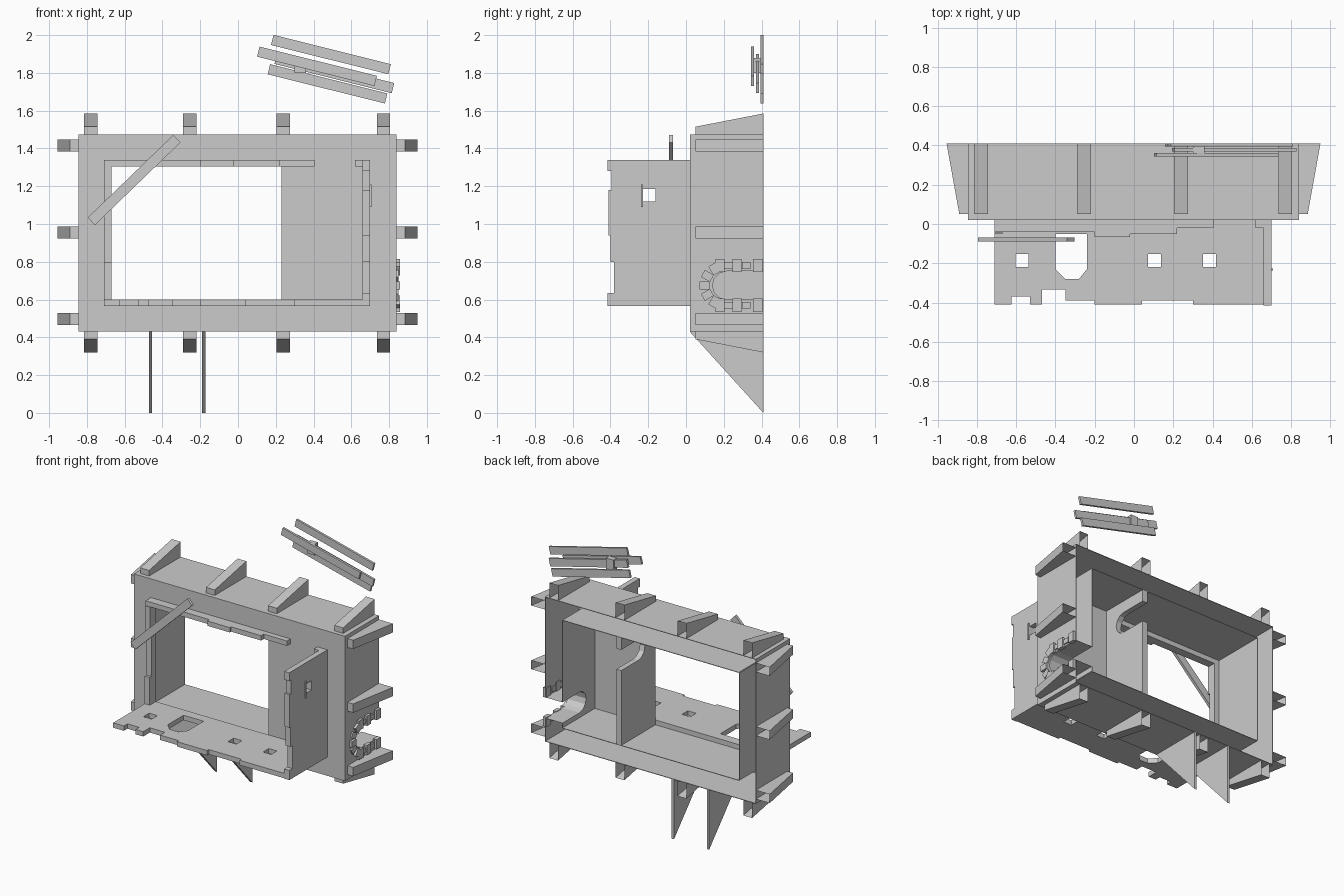
import bpy, math
from mathutils import Vector
from mathutils.geometry import tessellate_polygon

old = bpy.data.objects.get("Cube")
if old:
    bpy.data.objects.remove(old, do_unlink=True)

grey = bpy.data.materials.new("plain_grey")
grey.use_nodes = True
grey.diffuse_color = (0.6, 0.6, 0.6, 1)
grey.node_tree.nodes["Principled BSDF"].inputs["Base Color"].default_value = (0.6, 0.6, 0.6, 1)

BACK, FRONT = 0.41, 0.02          # depth range of the frame
L, R, B, T = -0.845, 0.84, 0.43, 1.475      # outer frame
IL, IR, IB, IT = -0.71, 0.70, 0.565, 1.34   # opening


def place(axis, u, v, w):
    """Put a 2D point on the plane across an axis: x -> (y,z), y -> (x,z), z -> (x,y)."""
    return {"x": (w, u, v), "y": (u, w, v), "z": (u, v, w)}[axis]


def make(name, verts, faces):
    mesh = bpy.data.meshes.new(name)
    mesh.from_pydata(verts, [], faces)
    mesh.materials.append(grey)
    mesh.validate()
    mesh.update()
    obj = bpy.data.objects.new(name, mesh)
    bpy.context.scene.collection.objects.link(obj)
    return obj


def signed_area(loop):
    return sum(a[0] * b[1] - b[0] * a[1] for a, b in zip(loop, loop[1:] + loop[:1]))


def prism(name, axis, loops, w0, w1, caps=(True, True)):
    """Extrude an outline with holes; either cap may be left open."""
    loops = [lp if (signed_area(lp) > 0) == (i == 0) else lp[::-1]
             for i, lp in enumerate(loops)]
    flat = [p for lp in loops for p in lp]
    n = len(flat)
    verts = [place(axis, u, v, w) for w in (w0, w1) for u, v in flat]
    faces, start = [], 0
    for lp in loops:
        k = len(lp)
        for i in range(k):
            a, b = start + i, start + (i + 1) % k
            faces.append((a, b, b + n, a + n))
        start += k
    for tri in tessellate_polygon([[Vector((u, v, 0)) for u, v in lp] for lp in loops]):
        t = list(tri)
        if signed_area([flat[i] for i in t]) < 0:
            t.reverse()
        if caps[0]:
            faces.append(t[::-1])
        if caps[1]:
            faces.append([i + n for i in t])
    if axis == "y":
        faces = [tuple(f)[::-1] for f in faces]
    return make(name, verts, faces)


def rect(u0, u1, v0, v1):
    return [(u0, v0), (u1, v0), (u1, v1), (u0, v1)]


def square(u, v, s=0.033):
    return rect(u - s, u + s, v - s, v + s)


def bar(name, axis, u, v, length, width, angle, w0, w1):
    """Flat board turned about the given axis."""
    c, s = math.cos(angle), math.sin(angle)
    pts = [(u + a * c - b * s, v + a * s + b * c)
           for a, b in rect(-length / 2, length / 2, -width / 2, width / 2)]
    return prism(name, axis, [pts], w0, w1)


def notch(zc, r=0.075, yc=0.215):
    """Rounded slot that opens at the back edge."""
    arc = [(yc - r * math.sin(t * math.pi / 6), zc - r * math.cos(t * math.pi / 6))
           for t in range(7)]
    return [(BACK, zc - r)] + arc + [(BACK, zc + r)]


def notched(z0, z1, zc):
    return [(FRONT, z0), (BACK, z0)] + notch(zc) + [(BACK, z1), (FRONT, z1)]


# Hollow frame, open at the back
ARCH = 0.675
prism("frame_front", "y", [rect(L, R, B, T), rect(IL, IR, IB, IT)], FRONT, FRONT + 0.004)
D = FRONT + 0.002
TH = 0.004
prism("frame_top", "z", [rect(L, R, D, BACK)], T - TH, T)
prism("frame_bottom", "z", [rect(L, R, D, BACK)], B, B + TH)
prism("frame_right_side", "x", [rect(D, BACK, B, T)], L, L + TH)
prism("frame_left_side", "x", [notched(B, T, ARCH)], R - TH, R)
prism("inner_ceiling", "z", [rect(IL, IR, D, BACK)], IT, IT + TH)
prism("inner_floor", "z", [rect(IL, IR, D, BACK)], IB - TH, IB)
prism("inner_right_side", "x", [rect(D, BACK, IB, IT)], IL - TH, IL)
prism("inner_left_side", "x", [notched(IB, IT, ARCH)], IR, IR + TH)

# Tunnel through the left side
path = notch(ARCH)
k = len(path)
make("side_tunnel", [(x, y, z) for x in (IR, R) for y, z in path],
     [(i, i + 1, i + 1 + k, i + k) for i in range(k - 1)])

# Partition and closed compartment
prism("partition", "x", [notched(IB, IT, 1.18)], 0.23, 0.27)
prism("compartment_front", "y", [rect(0.23, IR, IB, IT)], FRONT, FRONT + 0.02)

# Broken floor with openings
floor = [(IL, FRONT), (IL, -0.41), (-.625, -.41), (-.625, -.37), (-.53, -.37), (-.53, -.41),
         (-.47, -.41), (-.47, -.335), (-.35, -.335), (-.35, -.39), (-.2, -.39), (-.2, -.41),
         (.04, -.41), (.04, -.39), (.3, -.39), (.3, -.41), (IR, -.41), (IR, FRONT)]
pit = [(-.4, -.05), (-.4, -.23), (-.35, -.28), (-.28, -.28), (-.24, -.23), (-.24, -.05)]
prism("floor", "z", [floor, pit] + [square(x, -0.185) for x in (-.57, .105, .385)], IB, 0.6)

# Broken left wall with a window
wall = [(FRONT, IB), (-.415, IB), (-.415, .635), (-.38, .635), (-.38, .8), (-.4, .8),
        (-.4, .94), (-.41, .94), (-.41, 1.18), (-.395, 1.18), (-.395, 1.28), (-.415, 1.28),
        (-.415, IT), (FRONT, IT)]
prism("left_wall", "x", [wall, square(-0.195, 1.152)], 0.66, IR)
prism("window_edge", "x", [rect(-.238, -.228, 1.09, 1.21)], IR, IR + 0.008)
prism("wall_top_stub", "y", [rect(.62, .66, 1.305, IT)], -0.02, FRONT)

# Remains of the ceiling and right wall
ceiling = [(IL, FRONT), (IL, -.04), (-.2, -.04), (-.2, -.065), (-.02, -.065), (-.02, -.05),
           (.22, -.05), (.22, -.02), (.405, -.02), (.405, FRONT)]
prism("ceiling_remains", "z", [ceiling], 1.305, IT)
side = [(FRONT, .6), (-.05, .6), (-.05, .8), (-.03, .8), (-.03, 1.1), (-.045, 1.1),
        (-.045, 1.305), (FRONT, 1.305)]
prism("right_wall_remains", "x", [side], IL, -0.67)

# Tapered braces, open at the back
for i, x in enumerate((-.78, -.255, .24, .77)):
    for name, z, s in (("top_brace", T, 1), ("bottom_brace", B, -1)):
        pts = [(.05, z), (BACK, z), (BACK, z + s * .11), (.05, z + s * .04)]
        o = prism(f"{name}_{i}", "x", [pts], x - .035, x + .035)
for i, z in enumerate((.497, .955, 1.415)):
    for name, x, s in (("left_brace", R, 1), ("right_brace", L, -1)):
        pts = [(x, .05), (x, BACK), (x + s * .11, BACK), (x + s * .045, .05)]
        prism(f"{name}_{i}", "z", [pts], z - .032, z + .032)
for obj in list(bpy.context.scene.objects):
    if "_brace_" in obj.name:
        m = obj.data
        keep = [tuple(p.vertices) for p in m.polygons
                if not all(abs(m.vertices[v].co.y - BACK) < 1e-4 for v in p.vertices)]
        name, verts = obj.name, [tuple(v.co) for v in m.vertices]
        bpy.data.objects.remove(obj, do_unlink=True)
        make(name, verts, keep)

# Thin triangular supports
for i, x in enumerate((-.463, -.182)):
    prism(f"support_fin_{i}", "x", [[(FRONT, B), (BACK, 0), (BACK, B)]], x - .009, x + .009)

# Stones round the side arch
for i, y in enumerate((.18, .225, .27, .32, .38)):
    big = i % 2 == 0
    w, h = (.048, .07) if big else (.045, .035)
    for s in (-1, 1):
        bar(f"arch_stone_{i}_{s}", "x", y, ARCH + s * .105, w, h, 0, R - .01, R + (.018 if big else .01))
for i in range(5):
    a = math.radians(120 + i * 30)
    bar(f"arch_end_stone_{i}", "x", .2 + .1 * math.cos(a), ARCH + .1 * math.sin(a),
        .055, .042, a, R - .01, R + (.018 if i % 2 == 0 else .01))

# Loose board across the corner
bar("diagonal_board", "y", -.55, 1.233, .63, .055, math.radians(44), -.09, -.07)

# Slanted stack of boards
for i, (x, z, y) in enumerate(((.492, 1.897, .395), (.418, 1.835, .345),
                               (.51, 1.797, .37), (.474, 1.742, .395))):
    bar(f"stack_board_{i}", "y", x, z, .64, .055, math.radians(-14), y, y + .016)
prism("stack_cleat", "y", [rect(.3, .36, 1.8, 1.88)], .36, .4)
